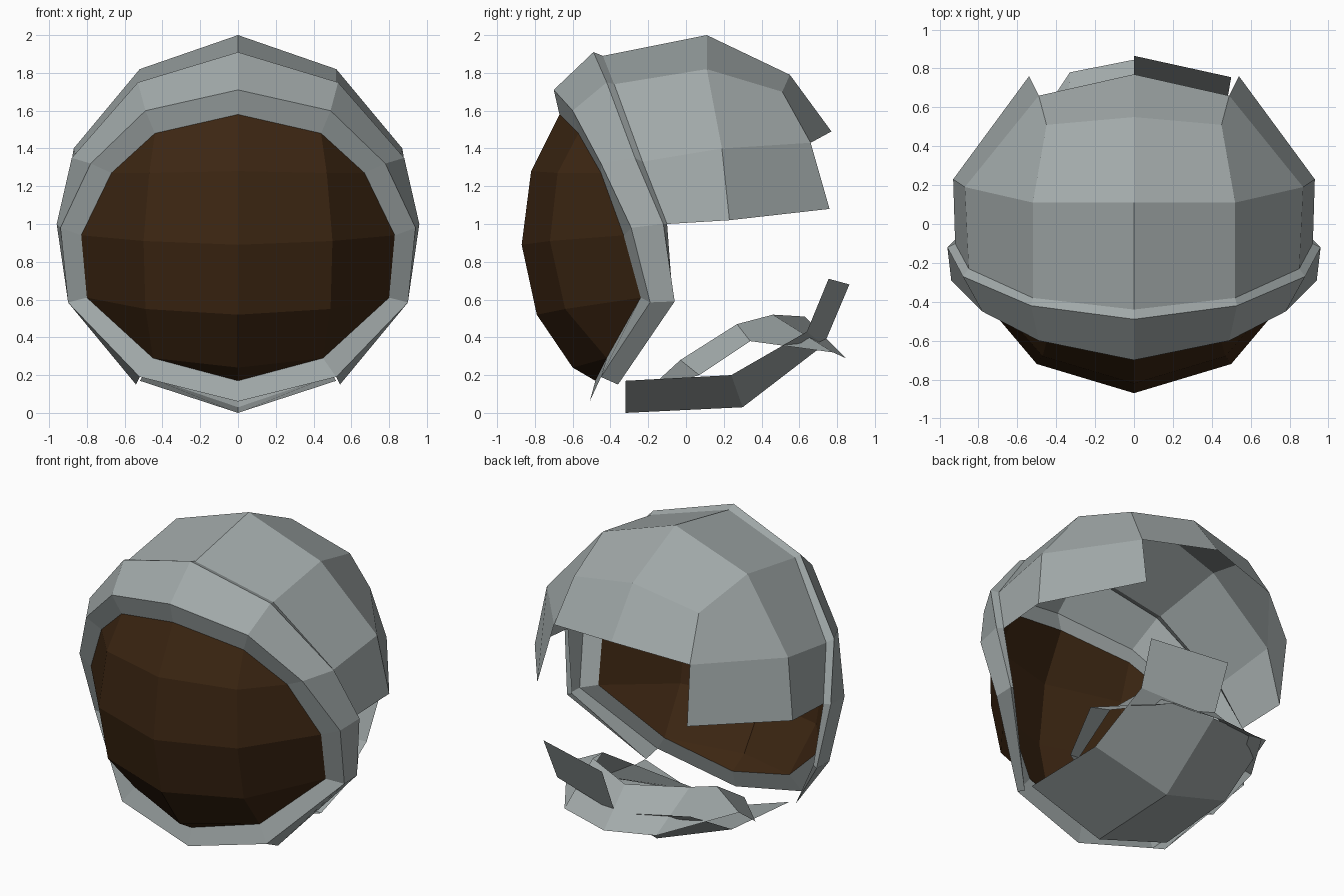
import bpy
import bmesh

# Remove the default cube only
if "Cube" in bpy.data.objects:
    bpy.data.objects.remove(bpy.data.objects["Cube"], do_unlink=True)


def make_material(name, rgb):
    colour = (*rgb, 1.0)
    material = bpy.data.materials.new(name)
    material.use_nodes = True
    material.diffuse_color = colour
    for node in material.node_tree.nodes:
        if node.type == "BSDF_PRINCIPLED":
            node.inputs["Base Color"].default_value = colour
            node.inputs["Roughness"].default_value = 0.8
    return material


def make_shell(name, rows, material, mirrored=True):
    """Loft flat panels between neighbouring rows of points.
    Repeated points close a panel to a triangle or drop it."""
    bm = bmesh.new()
    shared = {}

    def vertex(point):
        if point not in shared:
            shared[point] = bm.verts.new(point)
        return shared[point]

    for upper, lower in zip(rows, rows[1:]):
        for i in range(min(len(upper), len(lower)) - 1):
            corners = (upper[i], upper[i + 1], lower[i + 1], lower[i])
            unique = list(dict.fromkeys(corners))
            if len(unique) >= 3:
                bm.faces.new([vertex(p) for p in unique])
    bmesh.ops.recalc_face_normals(bm, faces=bm.faces[:])

    # Turn the sheet so that its panels point away from the helmet centre
    facing = sum(
        f.normal.x * f.calc_center_median().x
        + f.normal.y * f.calc_center_median().y
        + f.normal.z * (f.calc_center_median().z - 1)
        for f in bm.faces
    )
    if facing < 0:
        bmesh.ops.reverse_faces(bm, faces=bm.faces[:])

    mesh = bpy.data.meshes.new(name)
    bm.to_mesh(mesh)
    bm.free()
    mesh.materials.append(material)
    shell = bpy.data.objects.new(name, mesh)
    bpy.context.scene.collection.objects.link(shell)
    if mirrored:
        mirror = shell.modifiers.new("Mirror", "MIRROR")
        mirror.use_axis = (True, False, False)
        mirror.use_mirror_merge = True
        mirror.merge_threshold = 0.001
    return shell


grey = make_material("shell grey", (0.36, 0.40, 0.40))
brown = make_material("visor brown", (0.045, 0.019, 0.006))

# Visor: bulging faceted window, from the brow down to the chin
brow = (0.44, -0.57, 1.48)
jaw = (0.45, -0.42, 0.29)
visor_rows = [
    [(0, -0.67, 1.58), brow, brow],
    [(0, -0.82, 1.28), (0.47, -0.68, 1.27), (0.67, -0.45, 1.27)],
    [(0, -0.87, 0.89), (0.5, -0.72, 0.91), (0.83, -0.33, 0.94)],
    [(0, -0.79, 0.52), (0.49, -0.64, 0.55), (0.8, -0.24, 0.61)],
    [(0, -0.6, 0.24), jaw, jaw],
    [(0, -0.48, 0.17), jaw, jaw],
]
make_shell("visor", visor_rows, brown)

# Visor rim: follows the visor outline, then steps out and back
visor_edge = [visor_rows[0][0], brow]
visor_edge += [row[2] for row in visor_rows[1:4]]
visor_edge += [jaw, visor_rows[-1][0]]
rim_front = [
    (0, -0.7, 1.71), (0.49, -0.6, 1.6), (0.78, -0.45, 1.32),
    (0.94, -0.29, 0.98), (0.9, -0.19, 0.585), (0.52, -0.45, 0.19),
    (0, -0.51, 0.06),
]
rim_back = [
    (0, -0.49, 1.91), (0.53, -0.42, 1.75), (0.88, -0.27, 1.35),
    (0.96, -0.12, 1.0), (0.9, -0.06, 0.59), (0.54, -0.36, 0.15),
]
dome_front = [
    (0, -0.44, 1.89), (0.52, -0.38, 1.74),
    (0.85, -0.23, 1.33), (0.92, -0.1, 1.0),
]
rim_lip = dome_front + [(0.87, -0.07, 0.6), rim_back[-1]]
make_shell("visor_rim", [visor_edge, rim_front, rim_back, rim_lip], grey)

# Dome: crown, sides with hanging rear corners, and the rear panel
rear_corner = (0.49, 0.66, 1.43)
dome_rows = [
    dome_front,
    [(0, 0.11, 2.0), (0.52, 0.11, 1.82), (0.87, 0.19, 1.4), (0.93, 0.23, 1.02)],
    [(0, 0.55, 1.79), (0.45, 0.51, 1.7), rear_corner, (0.54, 0.76, 1.08)],
    [(0, 0.77, 1.49), rear_corner],
]
make_shell("dome", dome_rows, grey)

# Chin guard: shallow tray under the head, rising to the nape
nape = [(0, 0.73, 0.36), (0.48, 0.64, 0.43)]
chin_rows = [
    [(0, -0.32, 0.0), (0.52, -0.32, 0.17)],
    [(0, 0.3, 0.03), (0.5, 0.24, 0.2)],
    nape,
]
make_shell("chin_guard", chin_rows, grey)

# Single nape panel standing up on the left side
make_shell("nape_panel_left", [nape, [(0, 0.865, 0.68), (0.5, 0.755, 0.71)]],
           grey, mirrored=False)

# Neck collar: tilted sloping band around the neck opening
collar_inner = [
    (0, -0.15, 0.17), (0.4, -0.03, 0.28), (0.41, 0.27, 0.47),
    (0.35, 0.46, 0.52), (0, 0.63, 0.51),
]
collar_outer = [
    (0, -0.22, 0.12), (0.55, 0.07, 0.2), (0.62, 0.34, 0.38),
    (0.33, 0.78, 0.32), (0, 0.845, 0.29),
]
make_shell("neck_collar", [collar_inner, collar_outer], grey)
